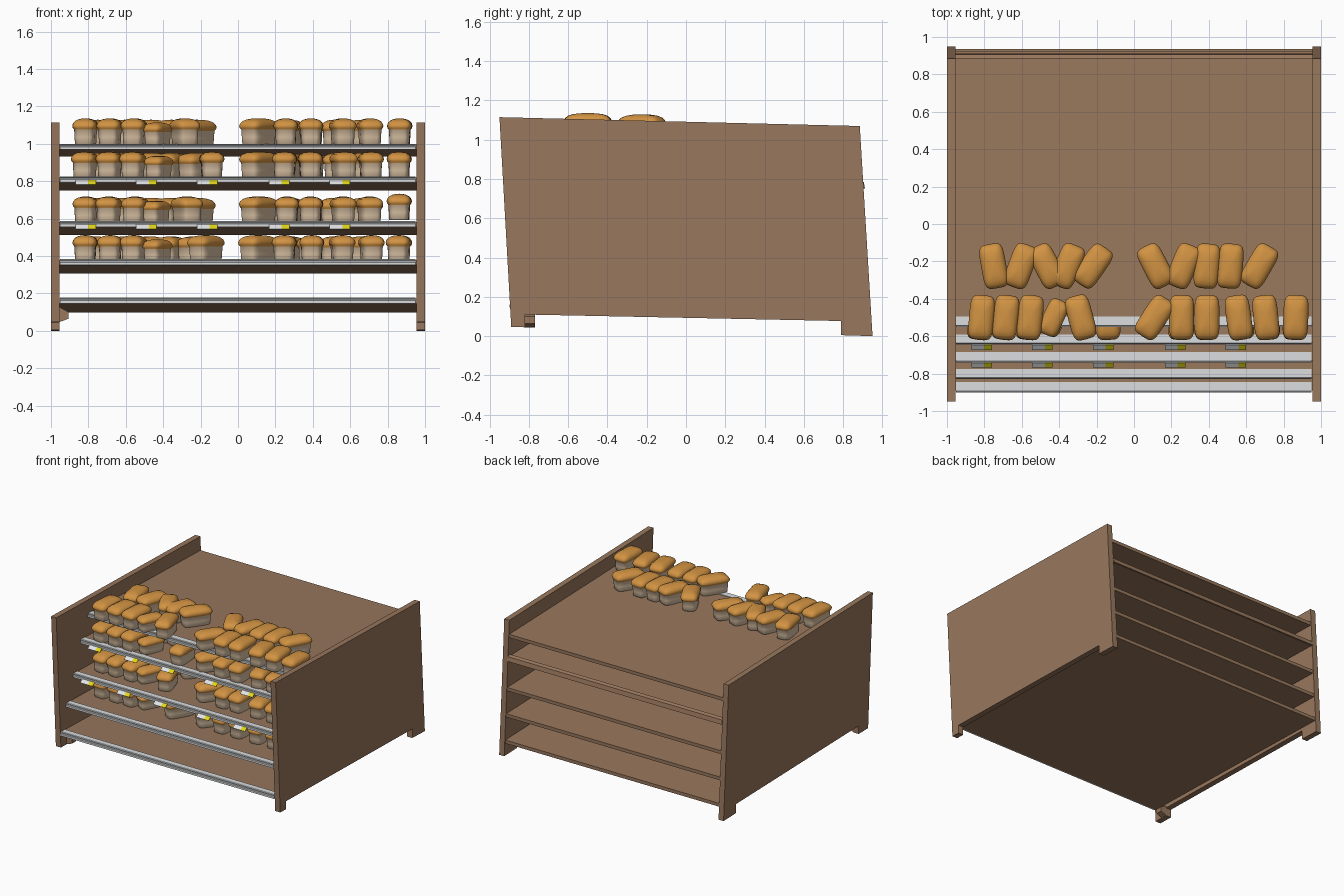
import bpy, bmesh, math, random
from mathutils import Matrix

if "Cube" in bpy.data.objects:
    bpy.data.objects.remove(bpy.data.objects["Cube"])

random.seed(4)


def material(name, rgb):
    m = bpy.data.materials.new(name)
    m.diffuse_color = (*rgb, 1)
    m.use_nodes = True
    m.node_tree.nodes["Principled BSDF"].inputs["Base Color"].default_value = m.diffuse_color
    return m


WOOD = material("brown wood", (0.314, 0.184, 0.109))
METAL = material("light grey metal", (0.70, 0.71, 0.72))
CRUST = material("golden crust", (0.64, 0.29, 0.055))
CRUMB = material("pale bread side", (0.70, 0.535, 0.37))
WHITE = material("white tag", (0.82, 0.84, 0.86))
YELLOW = material("yellow tag", (0.76, 0.68, 0.01))


def finish(name, bm, *mats):
    bmesh.ops.recalc_face_normals(bm, faces=bm.faces[:])
    me = bpy.data.meshes.new(name)
    bm.to_mesh(me)
    bm.free()
    for m in mats:
        me.materials.append(m)
    ob = bpy.data.objects.new(name, me)
    bpy.context.collection.objects.link(ob)
    return ob


def prism(name, profile, x0, x1, mat):
    """Extrude a (y, z) profile along x."""
    bm = bmesh.new()
    a = [bm.verts.new((x0, y, z)) for y, z in profile]
    b = [bm.verts.new((x1, y, z)) for y, z in profile]
    n = len(profile)
    bm.faces.new(a)
    bm.faces.new(b[::-1])
    for i in range(n):
        j = (i + 1) % n
        bm.faces.new((a[i], a[j], b[j], b[i]))
    return finish(name, bm, mat)


# leaning side panels with cut-out feet
for name, x0, x1, foot in (("left_panel", -1, -0.955, -0.77), ("right_panel", 0.955, 1, -0.82)):
    prism(name, [(-0.95, 1.115), (0.885, 1.07), (0.95, 0), (0.79, 0.005), (0.79, 0.077),
                 (foot, 0.11), (foot, 0.045), (-0.89, 0.047)], x0, x1, WOOD)

# wedge block on the front left foot
bm = bmesh.new()
quad = [bm.verts.new((x, -0.82, z)) for x, z in
        ((-0.96, 0.13), (-0.905, 0.10), (-0.905, 0.065), (-0.96, 0.045))]
f = bm.faces.new(quad)
ext = bmesh.ops.extrude_face_region(bm, geom=[f])
bmesh.ops.translate(bm, vec=(0, 0.05, 0), verts=[v for v in ext["geom"] if isinstance(v, bmesh.types.BMVert)])
finish("foot_wedge", bm, WOOD)

# shelves, sloping down to the back, each with a metal front rail
SLOPE = -0.026
SHELVES = [(-0.55, 1.0), (-0.645, 0.825), (-0.74, 0.587), (-0.83, 0.383), (-0.9, 0.178)]
for i, (f, z) in enumerate(SHELVES):
    back = 0.947 - 0.06 * z
    drop = SLOPE * (back - f)
    prism(f"shelf_{i+1}", [(f + 0.01, z - 0.005), (back, z - 0.005 + drop),
                           (back, z - 0.032 + drop), (f + 0.01, z - 0.032)], -0.957, 0.957, WOOD)
    prism(f"rail_{i+1}", [(f, z - 0.032), (f, z - 0.017), (f + 0.008, z - 0.014), (f + 0.008, z - 0.008),
                          (f + 0.004, z - 0.004), (f + 0.008, z), (f + 0.055, z - 0.001),
                          (f + 0.055, z - 0.008), (f + 0.015, z - 0.032)], -0.952, 0.95, METAL)

# slat at the back of the second shelf
prism("back_slat", [(0.88, 0.795), (0.905, 0.785), (0.912, 0.75), (0.885, 0.76)], -0.957, 0.957, WOOD)

# price tags hanging from two rails
for i in (1, 2):
    f, z = SHELVES[i]
    tag = [(f - 0.002, z - 0.02), (f - 0.028, z - 0.042), (f - 0.024, z - 0.045), (f + 0.002, z - 0.024)]
    for k, x in enumerate((-0.87, -0.545, -0.22, 0.165, 0.49)):
        prism(f"white_tag_{i}_{k}", tag, x, x + 0.068, WHITE)
        prism(f"yellow_tag_{i}_{k}", tag, x + 0.068, x + 0.11, YELLOW)


# loaf: stacked rounded-rectangle rings (z, half width, half length)
RINGS = [(0, 0.050, 0.100), (0.004, 0.053, 0.104), (0.04, 0.055, 0.107), (0.08, 0.057, 0.110),
         (0.088, 0.064, 0.117), (0.10, 0.067, 0.120), (0.114, 0.063, 0.113), (0.126, 0.053, 0.099),
         (0.134, 0.038, 0.077), (0.139, 0.018, 0.045)]
SEG = 28


def loaf_mesh():
    bm = bmesh.new()
    loops = []
    for z, hx, hy in RINGS:
        ring = []
        for k in range(SEG):
            a = 2 * math.pi * k / SEG
            c, s = math.cos(a), math.sin(a)
            x = hx * math.copysign(abs(c) ** 0.45, c)
            y = hy * math.copysign(abs(s) ** 0.45, s)
            ring.append(bm.verts.new((x, y, z)))
        loops.append(ring)
    for r, (a, b) in enumerate(zip(loops, loops[1:])):
        for k in range(SEG):
            j = (k + 1) % SEG
            face = bm.faces.new((a[k], a[j], b[j], b[k]))
            face.material_index = 1 if r >= 3 else 0
    bm.faces.new(loops[0][::-1])
    tip = bm.verts.new((0, 0, 0.14))
    for k in range(SEG):
        bm.faces.new((loops[-1][k], loops[-1][(k + 1) % SEG], tip)).material_index = 1
    ob = finish("loaf", bm, CRUMB, CRUST)
    bpy.context.view_layer.objects.active = ob
    ob.select_set(True)
    bpy.ops.object.shade_smooth_by_angle(angle=math.radians(50))
    ob.select_set(False)
    return ob


first = loaf_mesh()
mesh = first.data
bpy.data.objects.remove(first)

# (x, turn in degrees) of each loaf in the front and back rows
FRONT = [(-0.815, -5), (-0.685, -6), (-0.555, -6), (-0.43, -25), (-0.285, 15), (0.11, -33),
         (0.255, 0), (0.39, 0), (0.56, 8), (0.705, 6), (0.865, -2)]
BACK = [(-0.75, 10), (-0.605, -20), (-0.465, 27), (-0.355, -22), (-0.22, -35), (0.115, 27),
        (0.265, -22), (0.39, -5), (0.515, -5), (0.67, -30)]
FIFTH = [(-0.285, 15), (-0.145, 4), (-0.27, 18), (-0.17, -33)]

for s, (f, z) in enumerate(SHELVES[:4]):
    for row, y, spots in (("front", -0.5, FRONT), ("back", -0.225, BACK)):
        for k, (x, turn) in enumerate(spots):
            size = 1.0
            lift = 0.0
            if row == "front" and k == 3:
                size = 0.84
            if row == "front" and k == 4:
                x, turn = FIFTH[s]
            if row == "front" and k == 10 and s == 2:
                lift = 0.015
            if s:
                x += random.uniform(-0.008, 0.008)
                turn += random.uniform(-3, 3)
            ob = bpy.data.objects.new(f"loaf_{s+1}_{row}_{k+1}", mesh)
            base = z - 0.003 + SLOPE * (y - f) + lift
            ob.matrix_world = (Matrix.Translation((x, y, base))
                               @ Matrix.Rotation(math.radians(turn), 4, 'Z') @ Matrix.Scale(size, 4))
            bpy.context.collection.objects.link(ob)
